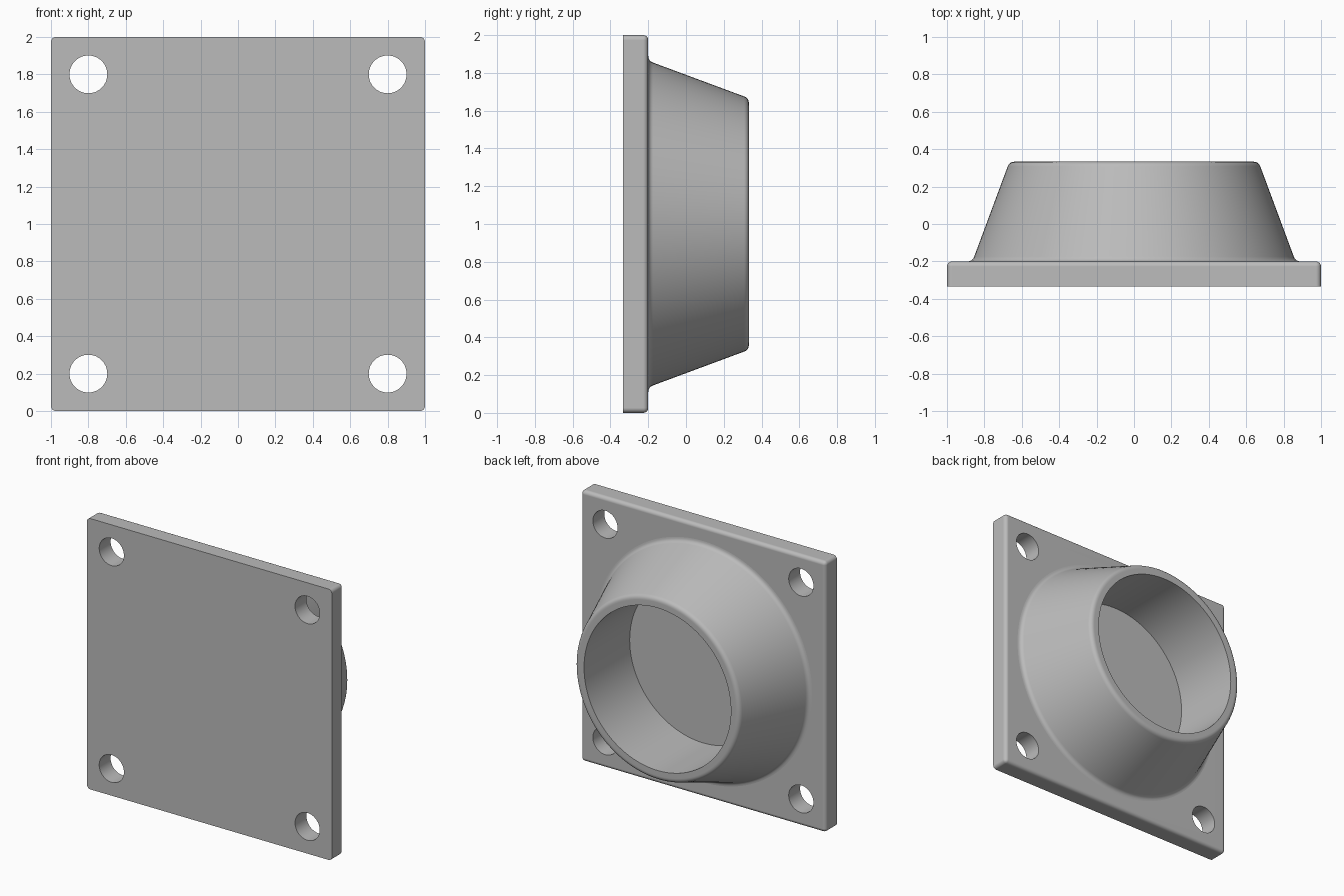
import bpy
import bmesh
import math
from mathutils import Matrix, Vector

default = bpy.data.objects.get("Cube")
if default:
    bpy.data.objects.remove(default, do_unlink=True)

# Dimensions
FRONT, SEAT, RIM = -0.333, -0.2, 0.333   # y of plate front, plate back, collar rim
MID = 1.0                                # height of the collar axis
ROUND = 0.027                            # edge rounding
HOLE, PITCH = 0.101, 0.8                 # bolt holes

grey = bpy.data.materials.new("plain grey")
grey.use_nodes = True
colour = (0.5, 0.5, 0.5, 1)
grey.diffuse_color = colour
bsdf = next(n for n in grey.node_tree.nodes if n.type == "BSDF_PRINCIPLED")
bsdf.inputs["Base Color"].default_value = colour


def make_object(name, bm):
    bmesh.ops.recalc_face_normals(bm, faces=bm.faces)
    mesh = bpy.data.meshes.new(name)
    bm.to_mesh(mesh)
    bm.free()
    mesh.materials.append(grey)
    obj = bpy.data.objects.new(name, mesh)
    bpy.context.collection.objects.link(obj)
    return obj


def activate(obj):
    bpy.ops.object.select_all(action="DESELECT")
    obj.select_set(True)
    bpy.context.view_layer.objects.active = obj


def smooth(obj):
    activate(obj)
    bpy.ops.object.shade_smooth_by_angle(angle=math.radians(30))
    weighted = obj.modifiers.new("even_shading", "WEIGHTED_NORMAL")
    weighted.keep_sharp = True


def fillet(before, corner, after, size, steps=5):
    """Points of a rounded corner on a profile."""
    before, corner, after = Vector(before), Vector(corner), Vector(after)
    a = corner + (before - corner).normalized() * size
    b = corner + (after - corner).normalized() * size
    return [a * (1 - t) ** 2 + corner * 2 * t * (1 - t) + b * t * t
            for t in (i / steps for i in range(steps + 1))]


# Mounting plate, rounded everywhere but around its front face
bm = bmesh.new()
bmesh.ops.create_cube(bm, size=1)
bmesh.ops.scale(bm, vec=(2, SEAT - FRONT, 2), verts=bm.verts)
bmesh.ops.translate(bm, vec=(0, (SEAT + FRONT) / 2, MID), verts=bm.verts)
rounded = [e for e in bm.edges if max(v.co.y for v in e.verts) > (SEAT + FRONT) / 2]
bmesh.ops.bevel(bm, geom=rounded, offset=ROUND, segments=5, profile=0.5,
                affect="EDGES", clamp_overlap=True)
plate = make_object("mounting_plate", bm)

# Four bolt holes
bm = bmesh.new()
for sx in (-1, 1):
    for sz in (-1, 1):
        place = (Matrix.Translation((sx * PITCH, (SEAT + FRONT) / 2, MID + sz * PITCH))
                 @ Matrix.Rotation(math.pi / 2, 4, "X"))
        bmesh.ops.create_cone(bm, cap_ends=True, segments=64, radius1=HOLE,
                              radius2=HOLE, depth=0.4, matrix=place)
cutter = make_object("hole_cutter", bm)
cutter.hide_render = True
cut = plate.modifiers.new("bolt_holes", "BOOLEAN")
cut.operation, cut.solver, cut.object = "DIFFERENCE", "EXACT", cutter
activate(plate)
bpy.ops.object.modifier_apply(modifier=cut.name)
bpy.data.objects.remove(cutter, do_unlink=True)
smooth(plate)

# Tapered collar: (radius, y) profile turned about the y axis
bore, foot, lip = (0.6, RIM), (0.864, SEAT), (0.666, RIM)
profile = [Vector((0.6, SEAT - 0.02)), Vector(bore)]
profile += fillet(bore, lip, foot, ROUND)
profile += fillet(lip, foot, (1, SEAT), ROUND)
profile += [Vector((0.88, SEAT - 0.02))]
bm = bmesh.new()
ring = [bm.verts.new((p.x, p.y, MID)) for p in profile]
edges = [bm.edges.new((a, b)) for a, b in zip(ring, ring[1:] + ring[:1])]
bmesh.ops.spin(bm, geom=ring + edges, cent=(0, 0, MID), axis=(0, 1, 0),
               angle=math.tau, steps=128, use_merge=True)
bmesh.ops.remove_doubles(bm, verts=bm.verts, dist=0.0001)
smooth(make_object("tapered_collar", bm))
